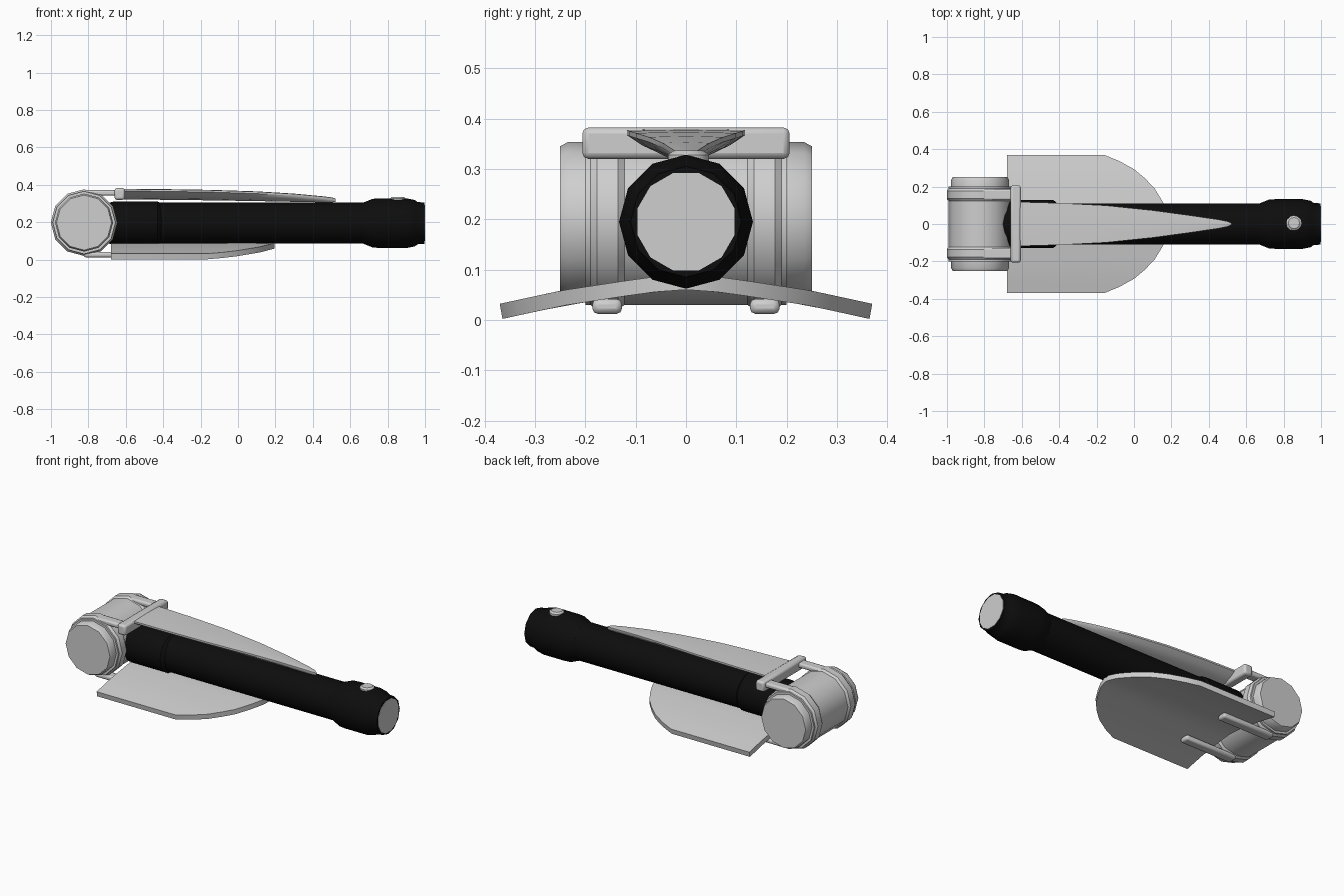
import bpy, bmesh, math
from mathutils import Vector

if "Cube" in bpy.data.objects:
    bpy.data.objects.remove(bpy.data.objects["Cube"])


def material(name, rgb):
    m = bpy.data.materials.new(name)
    m.diffuse_color = (*rgb, 1)
    m.use_nodes = True
    m.node_tree.nodes["Principled BSDF"].inputs["Base Color"].default_value = m.diffuse_color
    return m


GREY = material("light_grey_metal", (0.62, 0.62, 0.62))
BLACK = material("black_grip", (0.004, 0.004, 0.004))


def loft(name, rings, mat, angle=35, closed=False):
    """Skin matching closed loops of points; cap the ends unless closed."""
    bm = bmesh.new()
    loops = [[bm.verts.new(p) for p in r] for r in rings]
    n = len(loops[0])
    pairs = list(zip(loops, loops[1:]))
    if closed:
        pairs.append((loops[-1], loops[0]))
    else:
        bm.faces.new(loops[0])
        bm.faces.new(loops[-1])
    for a, b in pairs:
        for i in range(n):
            j = (i + 1) % n
            bm.faces.new((a[i], a[j], b[j], b[i]))
    bmesh.ops.recalc_face_normals(bm, faces=bm.faces)
    me = bpy.data.meshes.new(name)
    bm.to_mesh(me)
    bm.free()
    ob = bpy.data.objects.new(name, me)
    bpy.context.collection.objects.link(ob)
    me.materials.append(mat)
    bpy.ops.object.select_all(action='DESELECT')
    ob.select_set(True)
    bpy.context.view_layer.objects.active = ob
    bpy.ops.object.shade_smooth_by_angle(angle=math.radians(angle))
    return ob


def lathe(name, axis, centre, profile, mat, sides=12, phase=0.0, squash=1.0, closed=False, angle=35):
    """Turn (position, radius) pairs around the x, y or z axis."""
    rings = []
    for t, r in profile:
        ring = []
        for i in range(sides):
            a = 2 * math.pi * (i + phase) / sides
            u, v = r * math.cos(a), r * math.sin(a) * squash
            p = {'x': (t, u, v), 'y': (u, t, v), 'z': (u, v, t)}[axis]
            ring.append(Vector(centre) + Vector(p))
        rings.append(ring)
    return loft(name, rings, mat, angle, closed)


def bar(name, lo, hi, bevel):
    """Box between two corners with softened edges."""
    (x0, y0, z0), (x1, y1, z1) = lo, hi
    ob = loft(name, [[(x, y0, z0), (x, y1, z0), (x, y1, z1), (x, y0, z1)] for x in (x0, x1)], GREY)
    mod = ob.modifiers.new("soft_edges", 'BEVEL')
    mod.width = bevel
    mod.segments = 2
    return ob


def interp(x, table):
    for (a, fa), (b, fb) in zip(table, table[1:]):
        if x <= b:
            return fa + (fb - fa) * (x - a) / (b - a)
    return table[-1][1]


# Black tube with its sleeve and flared tail
MID = (0, 0, 0.195)
lathe("tube", 'x', MID, [(-0.75, 0.11), (0.72, 0.11)], BLACK, 16)
lathe("tube_sleeve", 'x', MID, [(-0.72, 0.11), (-0.66, 0.127), (-0.43, 0.127), (-0.41, 0.11)],
      BLACK, 16, squash=0.92)
lathe("tail_collar", 'x', MID, [(0.67, 0.11), (0.72, 0.13), (0.76, 0.133), (0.90, 0.133),
                               (0.945, 0.124), (0.96, 0.113), (0.998, 0.11)], BLACK)
lathe("tail_disc", 'x', MID, [(0.994, 0.10), (1.0, 0.10)], GREY, 12, 0.5)
lathe("button", 'z', (0.855, 0.005, 0), [(0.30, 0.041), (0.328, 0.041), (0.336, 0.03)], GREY, 12)

# Cross drum with end caps
DRUM = (-0.823, 0, 0.198)
lathe("drum", 'y', DRUM, [(-0.2, 0.168), (0.2, 0.168)], GREY)
for side, label in ((-1, "front"), (1, "back")):
    lathe(label + "_drum_cap", 'y', DRUM,
          [(side * t, r) for t, r in ((0.18, 0.155), (0.235, 0.155), (0.25, 0.147), (0.25, 0.09))], GREY)
    # Strap wrapped round the drum, with straight ends above and below
    lathe(label + "_strap", 'y', DRUM,
          [(side * t, r) for t, r in ((0.122, 0.15), (0.122, 0.168), (0.135, 0.178),
                                      (0.177, 0.178), (0.19, 0.168), (0.19, 0.15))],
          GREY, closed=True)
    y0, y1 = sorted((side * 0.127, side * 0.186))
    bar(label + "_strap_top", (-0.825, y0, 0.342), (-0.62, y1, 0.371), 0.01)
    bar(label + "_strap_finger", (-0.825, y0, 0.012), (-0.48, y1, 0.042), 0.011)

# Crossbar joining the straps
bar("crossbar", (-0.66, -0.206, 0.32), (-0.605, 0.206, 0.382), 0.012)

# Tapering clip blade lying over the tube: x, half width, top, bottom
blade = [(-0.62, 0.118, 0.377, 0.322), (-0.40, 0.112, 0.375, 0.320), (-0.15, 0.099, 0.371, 0.317),
         (0.10, 0.073, 0.363, 0.313), (0.30, 0.046, 0.351, 0.309), (0.45, 0.024, 0.337, 0.306),
         (0.50, 0.014, 0.331, 0.306), (0.52, 0.004, 0.325, 0.308)]
rings = []
for x, w, top, low in blade:
    ring = [(x, w * k, top + 0.002 * (1 - k * k)) for k in (-1, -0.5, 0, 0.5, 1)]
    ring += [(x, w * k, low + (top - 0.010 - low) * k * k) for k in (1, 0.75, 0.4, 0, -0.4, -0.75, -1)]
    rings.append(ring)
loft("clip_blade", rings, GREY, 40)

# Drooping wing plate under the tube
outline = [(-0.68, 0.37), (-0.16, 0.37), (-0.08, 0.337), (0.0, 0.293), (0.06, 0.243),
           (0.11, 0.19), (0.15, 0.125), (0.18, 0.065), (0.195, 0.015)]
droop = [(0, 0.06), (0.06, 0.056), (0.125, 0.047), (0.25, 0.028), (0.37, 0.002)]
steps = [k / 6 for k in range(-6, 7)]
rings = []
for x, w in outline:
    under = [(x, w * k * 0.985, interp(abs(w * k), droop)) for k in steps]
    over = [(x, w * k, interp(abs(w * k), droop) + 0.03) for k in reversed(steps)]
    rings.append(under + over)
loft("wing_plate", rings, GREY, 40)
